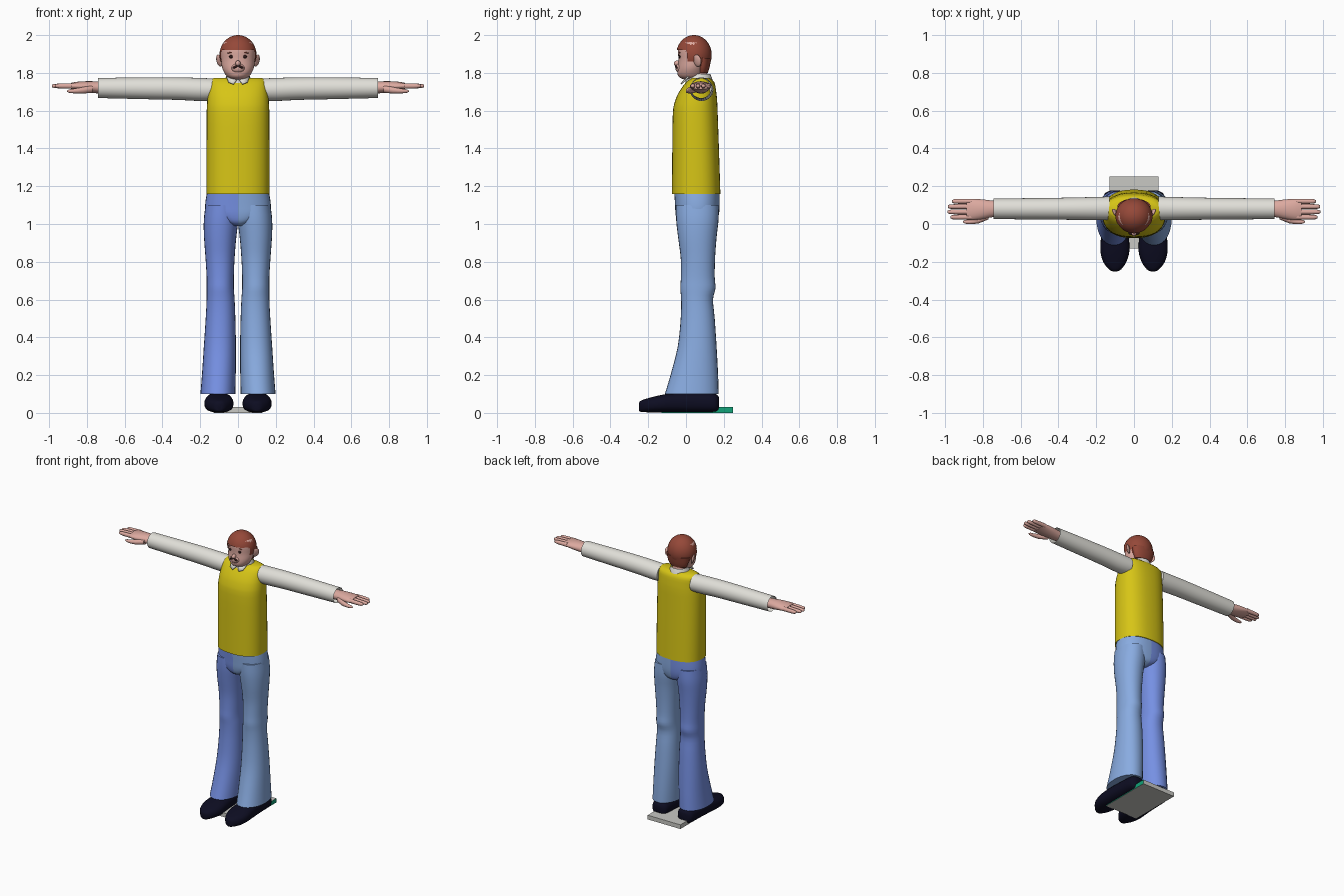
import bpy, bmesh, math
from mathutils import Vector, Matrix


def mat(name, r, g, b):
    m = bpy.data.materials.new(name)
    m.diffuse_color = (r, g, b, 1)
    return m


YELLOW = mat("vest yellow", 0.68, 0.56, 0.008)
WHITE = mat("shirt white", 0.75, 0.74, 0.69)
SKIN = mat("skin", 0.72, 0.40, 0.35)
HAIR = mat("hair red brown", 0.30, 0.065, 0.04)
NAVY = mat("shoe navy", 0.004, 0.004, 0.016)
GREY = mat("plate grey", 0.58, 0.58, 0.55)
GREEN = mat("plate green", 0.006, 0.36, 0.19)
BLUE_L = mat("denim light", 0.25, 0.41, 0.75)
BLUE_R = mat("denim violet", 0.18, 0.28, 0.77)
DARK = mat("dark brown", 0.03, 0.01, 0.01)


def finish(name, bm, mats, angle=50):
    bmesh.ops.recalc_face_normals(bm, faces=bm.faces)
    me = bpy.data.meshes.new(name)
    bm.to_mesh(me)
    bm.free()
    for m in mats:
        me.materials.append(m)
    ob = bpy.data.objects.new(name, me)
    bpy.context.collection.objects.link(ob)
    bpy.ops.object.select_all(action='DESELECT')
    ob.select_set(True)
    bpy.context.view_layer.objects.active = ob
    bpy.ops.object.shade_smooth_by_angle(angle=math.radians(angle))
    return ob


def spline(rows, steps):
    """Smooth the station list with a Catmull-Rom curve."""
    out = []
    for i in range(len(rows) - 1):
        p0, p1 = rows[max(i - 1, 0)], rows[i]
        p2, p3 = rows[i + 1], rows[min(i + 2, len(rows) - 1)]
        for k in range(steps):
            t = k / steps
            out.append([0.5 * (2 * b + (c - a) * t + (2 * a - 5 * b + 4 * c - d) * t * t
                        + (3 * b - a - 3 * c + d) * t ** 3)
                        for a, b, c, d in zip(p0, p1, p2, p3)])
    return out + [list(rows[-1])]


def loft(name, axis, rows, mats, n=28, power=2.0, steps=3, side=1, caps=(1, 1), rule=None):
    """rows: (station, low1, high1, low2, high2), extents in the two other axes."""
    bm = bmesh.new()
    rings = []
    for t, a0, a1, b0, b1 in spline(rows, steps):
        ring = []
        for k in range(n):
            an = 2 * math.pi * k / n
            c, s = math.cos(an), math.sin(an)
            u = (a0 + a1) / 2 + (a1 - a0) / 2 * math.copysign(abs(c) ** (2 / power), c)
            v = (b0 + b1) / 2 + (b1 - b0) / 2 * math.copysign(abs(s) ** (2 / power), s)
            x, y, z = {'x': (t, u, v), 'y': (u, t, v), 'z': (u, v, t)}[axis]
            ring.append(bm.verts.new((x * side, y, z)))
        rings.append(ring)
    for r, q in zip(rings, rings[1:]):
        for k in range(n):
            bm.faces.new((r[k], r[(k + 1) % n], q[(k + 1) % n], q[k]))
    for use, ring in zip(caps, (rings[0], rings[-1])):
        if use:
            bm.faces.new(ring)
    if rule:
        for f in bm.faces:
            f.material_index = rule(f.calc_center_median())
    return finish(name, bm, mats)


def ball(name, loc, size, m, rot=(0, 0, 0), seg=20, keep=None):
    bm = bmesh.new()
    bmesh.ops.create_uvsphere(bm, u_segments=seg, v_segments=seg * 3 // 5, radius=1)
    for v in bm.verts:
        v.co = Vector((v.co.x * size[0], v.co.y * size[1], v.co.z * size[2]))
    for i, ax in enumerate('XYZ'):
        bm.transform(Matrix.Rotation(rot[i], 4, ax))
    bm.transform(Matrix.Translation(loc))
    if keep:
        drop = [f for f in bm.faces if not keep(f.calc_center_median())]
        bmesh.ops.delete(bm, geom=drop, context='FACES')
    return finish(name, bm, [m])


# Base plate with one green edge
bm = bmesh.new()
bmesh.ops.create_cube(bm, size=1, matrix=Matrix.Translation((0, 0.06, 0.015))
                      @ Matrix.Diagonal((0.26, 0.38, 0.03, 1)))
for f in bm.faces:
    f.normal_update()
    f.material_index = 1 if f.normal.x > 0.5 else 0
finish("base_plate", bm, [GREY, GREEN])

# Vest
loft("vest", 'z', [
    (1.16, -.167, .167, -.075, .182), (1.35, -.167, .167, -.073, .176),
    (1.58, -.166, .166, -.070, .168), (1.65, -.163, .163, -.058, .165),
    (1.70, -.158, .158, -.036, .160), (1.75, -.152, .152, .000, .150),
    (1.772, -.13, .13, .03, .125)], [YELLOW], power=2.4, n=36)

# Hips, coloured per side
loft("hips", 'z', [
    (0.99, -.03, .03, -.02, .12), (1.01, -.09, .09, -.045, .16),
    (1.05, -.165, .165, -.055, .174), (1.10, -.174, .174, -.058, .178),
    (1.17, -.164, .164, -.062, .177)], [BLUE_R, BLUE_L], power=2.3, n=36,
    rule=lambda c: 1 if c.x > 0 else 0)

# Face
loft("face", 'z', [
    (1.765, -.03, .03, -.01, .06), (1.778, -.055, .055, -.037, .085),
    (1.80, -.072, .072, -.046, .095), (1.83, -.085, .085, -.044, .105),
    (1.87, -.089, .089, -.040, .118), (1.92, -.091, .091, -.042, .127),
    (1.96, -.078, .078, -.03, .11), (1.985, -.04, .04, .0, .08)], [SKIN])
loft("neck", 'z', [(1.73, -.055, .055, .015, .12), (1.82, -.05, .05, .01, .11)],
     [SKIN], n=20)
loft("collar", 'z', [(1.735, -.075, .075, -.005, .147), (1.765, -.068, .068, .0, .14),
                     (1.795, -.058, .058, .012, .128)], [WHITE], n=24, caps=(0, 0))
ball("nose", (0, -.046, 1.85), (.014, .019, .016), SKIN, seg=16)
ball("muzzle", (0, -.034, 1.825), (.036, .022, .026), SKIN, seg=16)


# Hair cap: fringe, sideburns and nape
def hair_keep(c):
    fringe = 1.925 - 0.1 * abs(c.x)
    if c.z > fringe:
        return True
    return (c.y > 0.005 and c.z > 1.865) or (c.y > 0.075 and c.z > 1.80)


ball("hair", (0, .042, 1.895), (.098, .094, .105), HAIR, seg=64, keep=hair_keep)
loft("hair_nape", 'z', [(1.80, -.06, .06, .06, .115), (1.83, -.076, .076, .055, .125),
                        (1.88, -.088, .088, .05, .134)], [HAIR], n=24)

for s, tag in ((1, "left"), (-1, "right")):
    denim = BLUE_L if s > 0 else BLUE_R

    # Face details
    ball("ear_" + tag, (s * .099, .06, 1.865), (.009, .024, .033), SKIN,
         rot=(0, s * .25, s * -.6), seg=16)
    ball("eye_" + tag, (s * .037, -.034, 1.886), (.010, .006, .009), DARK, seg=12)
    ball("eyebrow_" + tag, (s * .040, -.033, 1.908), (.017, .004, .003), HAIR,
         rot=(0, s * .2, 0), seg=12)
    ball("moustache_" + tag, (s * .015, -.051, 1.832), (.018, .007, .007), DARK,
         rot=(0, s * .45, s * .25), seg=12)

    # Collar wing
    bm = bmesh.new()
    pts = [(0.0, -.004, 1.772), (.062, .012, 1.782), (.05, -.018, 1.752), (.024, -.03, 1.742)]
    bm.faces.new([bm.verts.new((s * x, y, z)) for x, y, z in pts])
    ob = finish("collar_wing_" + tag, bm, [WHITE])
    ob.modifiers.new("thickness", 'SOLIDIFY').thickness = 0.006

    # Flared trouser leg
    loft("trouser_leg_" + tag, 'z', [
        (0.10, .014, .199, -.112, .173), (0.20, .012, .191, -.082, .170),
        (0.35, .011, .181, -.044, .162), (0.50, .014, .171, -.028, .152),
        (0.60, .018, .166, -.026, .143), (0.66, .022, .166, -.030, .156),
        (0.72, .022, .166, -.027, .152), (0.82, .018, .172, -.028, .154),
        (0.93, .009, .180, -.042, .162), (1.02, -.002, .181, -.052, .172),
        (1.10, -.002, .172, -.054, .172)], [denim], side=s, power=2.15)

    # Shoe
    loft("shoe_" + tag, 'y', [
        (-.250, .088, .112, .012, .050), (-.240, .068, .132, .006, .064),
        (-.20, .040, .163, .003, .078), (-.14, .024, .178, .002, .093),
        (-.06, .028, .174, .002, .106), (.06, .036, .166, .002, .108),
        (.14, .040, .162, .002, .105), (.165, .052, .150, .006, .095),
        (.176, .075, .127, .015, .08)], [NAVY], side=s, power=2.5, n=24)

    # Sleeve, open at the wrist
    loft("sleeve_" + tag, 'x', [
        (.13, .020, .145, 1.652, 1.770), (.20, .020, .143, 1.651, 1.773),
        (.32, .022, .140, 1.657, 1.776), (.50, .024, .137, 1.661, 1.776),
        (.742, .026, .135, 1.667, 1.773)], [WHITE], side=s, caps=(1, 0))

    # Hand with four fingers and a thumb
    loft("palm_" + tag, 'x', [
        (.70, .040, .120, 1.690, 1.752), (.75, .036, .124, 1.692, 1.755),
        (.80, .026, .130, 1.697, 1.756), (.85, .020, .133, 1.706, 1.753),
        (.885, .022, .132, 1.713, 1.747)], [SKIN], side=s, n=20)
    for i, tip in enumerate((.970, .986, .984, .962)):
        y = .036 + i * .028
        loft(f"finger_{i + 1}_{tag}", 'x', [
            (.86, y - .013, y + .013, 1.716, 1.746),
            (.93, y - .013, y + .013, 1.717, 1.744),
            (tip - .01, y - .011, y + .011, 1.720, 1.742),
            (tip, y - .005, y + .005, 1.727, 1.736)], [SKIN], side=s, n=10, steps=2)
    loft("thumb_" + tag, 'x', [
        (.77, .025, .065, 1.695, 1.735), (.82, .004, .036, 1.691, 1.725),
        (.87, -.001, .024, 1.692, 1.716), (.895, .003, .020, 1.695, 1.712),
        (.905, .008, .014, 1.700, 1.707)], [SKIN], side=s, n=12, steps=2)
